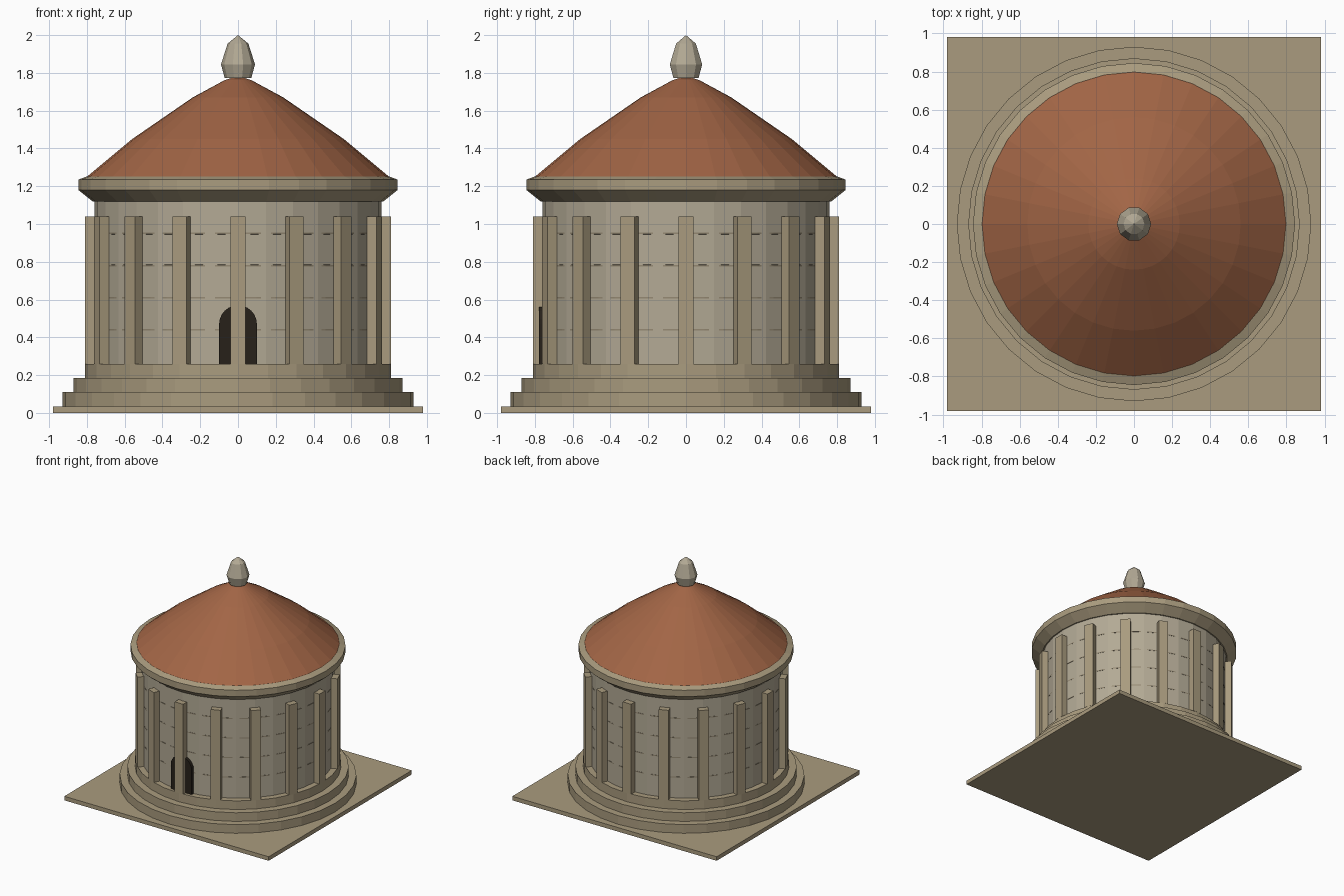
import bpy, bmesh
from math import sin, cos, pi

if "Cube" in bpy.data.objects:
    bpy.data.objects.remove(bpy.data.objects["Cube"])


def material(name, rgb):
    m = bpy.data.materials.new(name)
    m.diffuse_color = (*rgb, 1)
    m.use_nodes = True
    m.node_tree.nodes["Principled BSDF"].inputs["Base Color"].default_value = m.diffuse_color
    return m


TRIM = material("trim_stone", (0.40, 0.33, 0.21))
STONE = material("wall_stone", (0.45, 0.40, 0.30))
JOINT = material("joint_stone", (0.30, 0.25, 0.17))
TILE = material("roof_tile", (0.36, 0.13, 0.06))
DARK = material("doorway_dark", (0.02, 0.015, 0.01))


def finish(name, bm, mat):
    bmesh.ops.recalc_face_normals(bm, faces=bm.faces[:])
    me = bpy.data.meshes.new(name)
    bm.to_mesh(me)
    bm.free()
    me.materials.append(mat)
    ob = bpy.data.objects.new(name, me)
    bpy.context.collection.objects.link(ob)
    return ob


def lathe(name, profile, mat, n=32, closed=False):
    """Revolve (radius, z) points; ends are capped unless the profile is a closed loop."""
    bm = bmesh.new()
    rings = []
    for r, z in profile:
        if r == 0:
            rings.append([bm.verts.new((0, 0, z))] * n)
        else:
            rings.append([bm.verts.new((r * cos(2 * pi * i / n), r * sin(2 * pi * i / n), z))
                          for i in range(n)])
    pairs = list(zip(rings, rings[1:]))
    if closed:
        pairs.append((rings[-1], rings[0]))
    for a, b in pairs:
        for i in range(n):
            j = (i + 1) % n
            bm.faces.new(list(dict.fromkeys((a[i], a[j], b[j], b[i]))))
    if not closed:
        for ring in (rings[0], rings[-1]):
            if ring[0] is not ring[1]:
                bm.faces.new(ring)
    return finish(name, bm, mat)


def box(name, size, loc, mat, turn=0):
    bm = bmesh.new()
    bmesh.ops.create_cube(bm, size=1)
    bmesh.ops.scale(bm, vec=size, verts=bm.verts)
    ob = finish(name, bm, mat)
    ob.location = loc
    ob.rotation_euler.z = turn
    return ob


# Square plinth and three round steps
box("plinth", (1.96, 1.96, 0.035), (0, 0, 0.0175), TRIM)
for k, r in enumerate((0.93, 0.87, 0.81)):
    lathe(f"step_{k + 1}", [(r, 0.035 + 0.075 * k), (r, 0.11 + 0.075 * k)], TRIM)

# Round wall with thin masonry courses
lathe("wall", [(0.76, 0.26), (0.76, 1.13)], STONE)
for k, z in enumerate((0.44, 0.61, 0.78, 0.95)):
    lathe(f"wall_course_{k + 1}",
          [(0.75, z - 0.006), (0.759, z - 0.004), (0.759, z + 0.004), (0.75, z + 0.006)],
          JOINT, 48, closed=True)

# Ring of sixteen square pilasters
for k in range(16):
    a = 2 * pi * k / 16
    box(f"pilaster_{k + 1}", (0.08, 0.08, 0.78), (0.77 * cos(a), 0.77 * sin(a), 0.65), TRIM, a)

# Arched doorway on the front
bm = bmesh.new()
outline = [(-0.1, 0.26), (0.1, 0.26)] + [
    (0.1 * cos(pi * i / 12), 0.47 + 0.1 * sin(pi * i / 12)) for i in range(13)]
face = bm.faces.new([bm.verts.new((x, -0.778, z)) for x, z in outline])
ext = bmesh.ops.extrude_face_region(bm, geom=[face], use_keep_orig=True)
bmesh.ops.translate(bm, vec=(0, 0.05, 0),
                    verts=[v for v in ext["geom"] if isinstance(v, bmesh.types.BMVert)])
finish("doorway", bm, DARK)

# Cornice, roof and finial
lathe("cornice", [(0.77, 1.12), (0.845, 1.18), (0.845, 1.235), (0.80, 1.252)], TRIM)
lathe("roof", [(0.80, 1.25), (0.56, 1.45), (0.24, 1.67), (0.07, 1.762), (0.03, 1.775)], TILE)
lathe("finial", [(0.07, 1.772), (0.09, 1.845), (0.055, 1.955), (0, 2.0)], STONE, 10)
